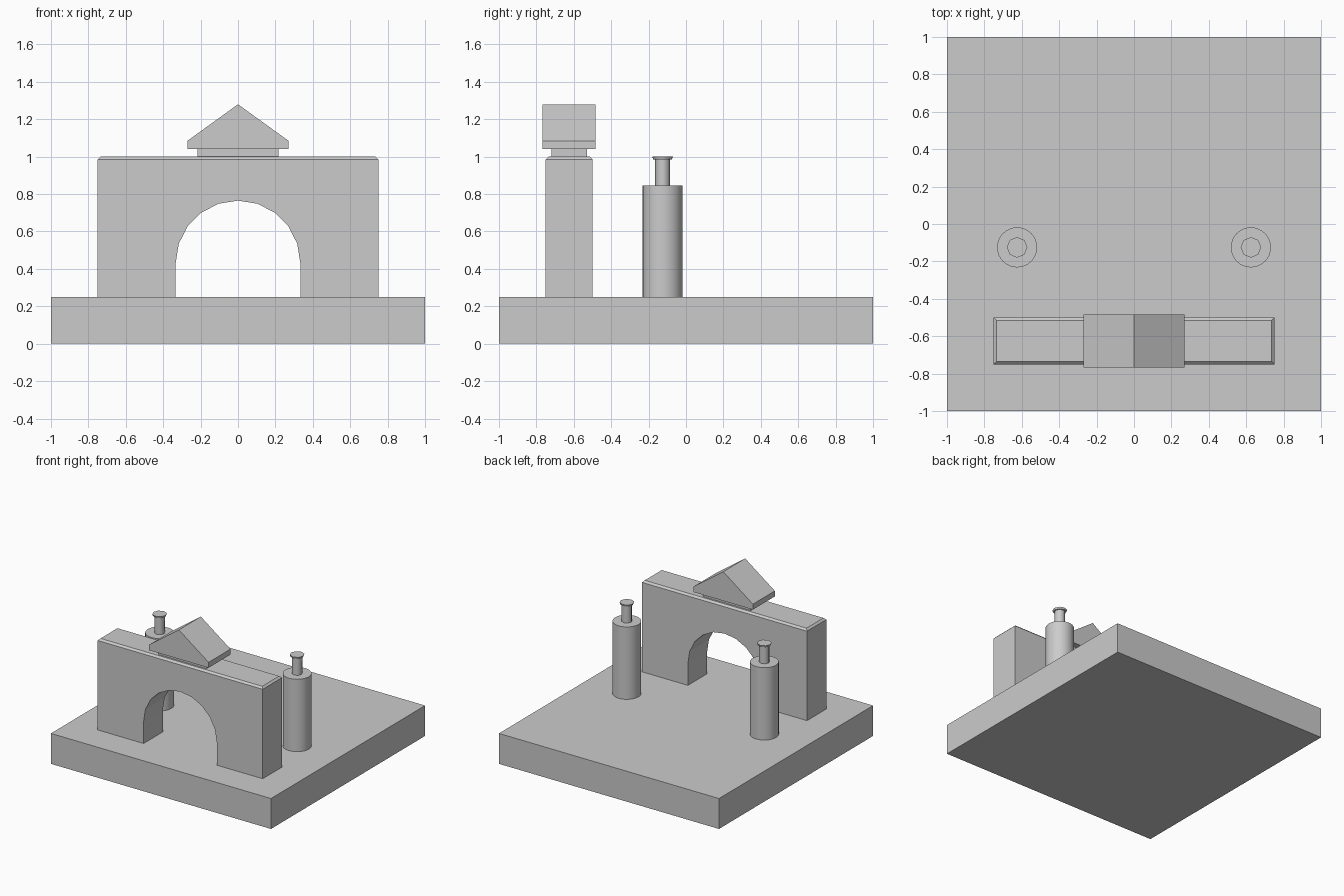
import bpy, bmesh
from math import sin, cos, pi

if "Cube" in bpy.data.objects:
    bpy.data.objects.remove(bpy.data.objects["Cube"])


def box(name, x, y0, y1, z0, z1):
    prism(name, [(-x, z0), (x, z0), (x, z1), (-x, z1)], y0, y1)


def prism(name, profile, y0, y1, bevel_z=None, bevel=0.0):
    """Extrude an x-z profile from y0 to y1, optionally chamfering the edges at one height."""
    bm = bmesh.new()
    face = bm.faces.new([bm.verts.new((x, y0, z)) for x, z in profile])
    ext = bmesh.ops.extrude_face_region(bm, geom=[face])
    new = [g for g in ext["geom"] if isinstance(g, bmesh.types.BMVert)]
    bmesh.ops.translate(bm, verts=new, vec=(0, y1 - y0, 0))
    if bevel_z is not None:
        edges = [e for e in bm.edges if all(abs(v.co.z - bevel_z) < 1e-4 for v in e.verts)]
        bmesh.ops.bevel(bm, geom=edges, offset=bevel, segments=1,
                        affect='EDGES', profile=0.5)
    bmesh.ops.recalc_face_normals(bm, faces=bm.faces)
    mesh = bpy.data.meshes.new(name)
    bm.to_mesh(mesh)
    bm.free()
    obj = bpy.data.objects.new(name, mesh)
    bpy.context.collection.objects.link(obj)


def drum(name, x, y, z0, z1, r0, r1, sides):
    bpy.ops.mesh.primitive_cone_add(vertices=sides, radius1=r0, radius2=r1, depth=z1 - z0,
                                    location=(x, y, (z0 + z1) / 2), rotation=(0, 0, pi / 2))
    bpy.context.object.name = name
    bpy.ops.object.shade_smooth_by_angle(angle=pi / 3.5)


# Ground slab
box("base", 1, -1, 1, 0, 0.25)

# Wall with arched opening and chamfered top
R, SPRING = 0.333, 0.432
arch = [(R * cos(pi * i / 10), SPRING + R * sin(pi * i / 10)) for i in range(11)]
wall = [(0.75, 0.25), (0.75, 1.0), (-0.75, 1.0), (-0.75, 0.25), (-R, 0.25)]
prism("arch_wall", wall + arch[::-1] + [(R, 0.25)], -0.75, -0.5, 1.0, 0.015)

# Gabled top piece on its plinth
box("gable_plinth", 0.217, -0.72, -0.53, 1.0, 1.04)
prism("gable", [(-0.27, 1.04), (0.27, 1.04), (0.27, 1.085), (0, 1.28), (-0.27, 1.085)],
      -0.768, -0.483)

# Pair of posts: body, neck and flared cap
for side, x in (("left", -0.625), ("right", 0.625)):
    y = -0.125
    drum(side + "_post_body", x, y, 0.25, 0.845, 0.107, 0.107, 32)
    drum(side + "_post_neck", x, y, 0.845, 0.985, 0.04, 0.04, 8)
    drum(side + "_post_cap", x, y, 0.985, 1.0, 0.05, 0.055, 8)
